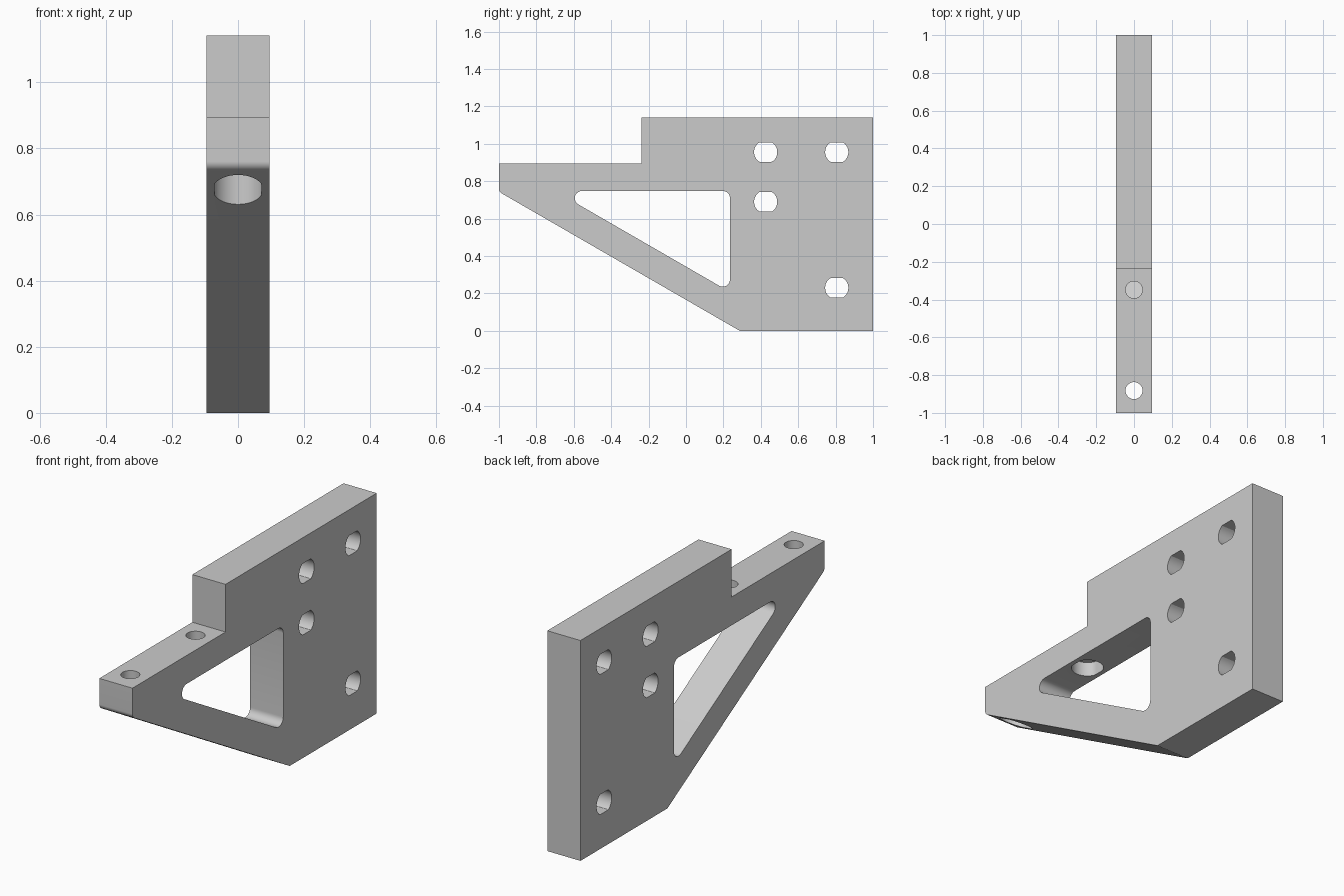
import bpy, bmesh
from math import cos, sin, pi, tan
from mathutils import Vector

cube = bpy.data.objects.get("Cube")
if cube:
    bpy.data.objects.remove(cube, do_unlink=True)

HALF = 0.095       # half plate thickness
TOP = 1.142        # full height
LEDGE = 0.895      # height of the front arm
SLOPE = tan(pi / 6)

grey = bpy.data.materials.new("light grey")
grey.use_nodes = True
grey.diffuse_color = (0.6, 0.6, 0.6, 1)
grey.node_tree.nodes["Principled BSDF"].inputs["Base Color"].default_value = (0.6, 0.6, 0.6, 1)


def rounded(corners, steps=10):
    """Outline from (u, v, radius) corners, each rounded by an arc."""
    out = []
    for i, (u, v, r) in enumerate(corners):
        p = Vector((u, v))
        if r == 0:
            out.append(p)
            continue
        a = (Vector(corners[i - 1][:2]) - p).normalized()
        b = (Vector(corners[(i + 1) % len(corners)][:2]) - p).normalized()
        half = a.angle(b) / 2
        centre = p + (a + b).normalized() * (r / sin(half))
        start = p + a * (r / tan(half)) - centre
        end = p + b * (r / tan(half)) - centre
        for k in range(steps + 1):
            t = k / steps
            sweep = pi - 2 * half
            arc = (start * sin((1 - t) * sweep) + end * sin(t * sweep)) / sin(sweep)
            out.append(centre + arc)
    return out


def circle(u, v, r, flat_u=9, flat_v=9, n=48):
    """Circle whose sides may be cut flat at a given half width."""
    pts = []
    for k in range(n):
        a = 2 * pi * (k + 0.5) / n
        pts.append((u + max(-flat_u, min(flat_u, r * cos(a))),
                    v + max(-flat_v, min(flat_v, r * sin(a)))))
    return pts


def prism(name, pts, lo, hi, axis):
    """Extrude an outline along x (outline in y, z) or z (outline in x, y)."""
    def place(p, w):
        return (w, p[0], p[1]) if axis == "x" else (p[0], p[1], w)
    bm = bmesh.new()
    base = bm.faces.new([bm.verts.new(place(p, lo)) for p in pts])
    ext = bmesh.ops.extrude_face_region(bm, geom=[base])
    shift = Vector((hi - lo, 0, 0)) if axis == "x" else Vector((0, 0, hi - lo))
    bmesh.ops.translate(bm, vec=shift,
                        verts=[g for g in ext["geom"] if isinstance(g, bmesh.types.BMVert)])
    bmesh.ops.recalc_face_normals(bm, faces=bm.faces)
    mesh = bpy.data.meshes.new(name)
    bm.to_mesh(mesh)
    bm.free()
    mesh.materials.append(grey)
    obj = bpy.data.objects.new(name, mesh)
    bpy.context.collection.objects.link(obj)
    return obj


# Plate with stepped top and sloping underside
bracket = prism("bracket_plate", rounded([
    (0.288, 0, 0), (1, 0, 0), (1, TOP, 0), (-0.238, TOP, 0),
    (-0.238, LEDGE, 0), (-1, LEDGE, 0), (-1, 1.288 * SLOPE, 0.03)]), -HALF, HALF, "x")

# Triangular window
win_top, win_back, win_tip = 0.748, 0.235, -0.70
cutters = [prism("window_cutter", rounded([
    (win_tip, win_top, 0.0385), (win_back, win_top, 0.0385),
    (win_back, win_top - (win_back - win_tip) * SLOPE, 0.0385)]), -0.3, 0.3, "x")]

# Cross holes through the plate
for y, z in ((0.426, 0.956), (0.806, 0.956), (0.426, 0.69), (0.806, 0.23)):
    cutters.append(prism("cross_hole_cutter", circle(y, z, 0.062, flat_v=0.052), -0.3, 0.3, "x"))

# Vertical screw holes with counterbores from below
for y, low in ((-0.882, 0.5), (-0.348, 0.70)):
    cutters.append(prism("counterbore_cutter", circle(0, y, 0.077, flat_u=0.071), low, 0.822, "z"))
    cutters.append(prism("screw_hole_cutter", circle(0, y, 0.045), 0.78, 1.0, "z"))

bpy.context.view_layer.objects.active = bracket
for cutter in cutters:
    cutter.hide_render = True
    mod = bracket.modifiers.new("cut", "BOOLEAN")
    mod.operation = "DIFFERENCE"
    mod.solver = "EXACT"
    mod.object = cutter
    bpy.ops.object.modifier_apply(modifier=mod.name)
    bpy.data.objects.remove(cutter, do_unlink=True)

# Smooth the rounded corners and holes, keep edges sharp
bpy.ops.object.select_all(action="DESELECT")
bracket.select_set(True)
bpy.ops.object.shade_smooth_by_angle(angle=pi / 7)
